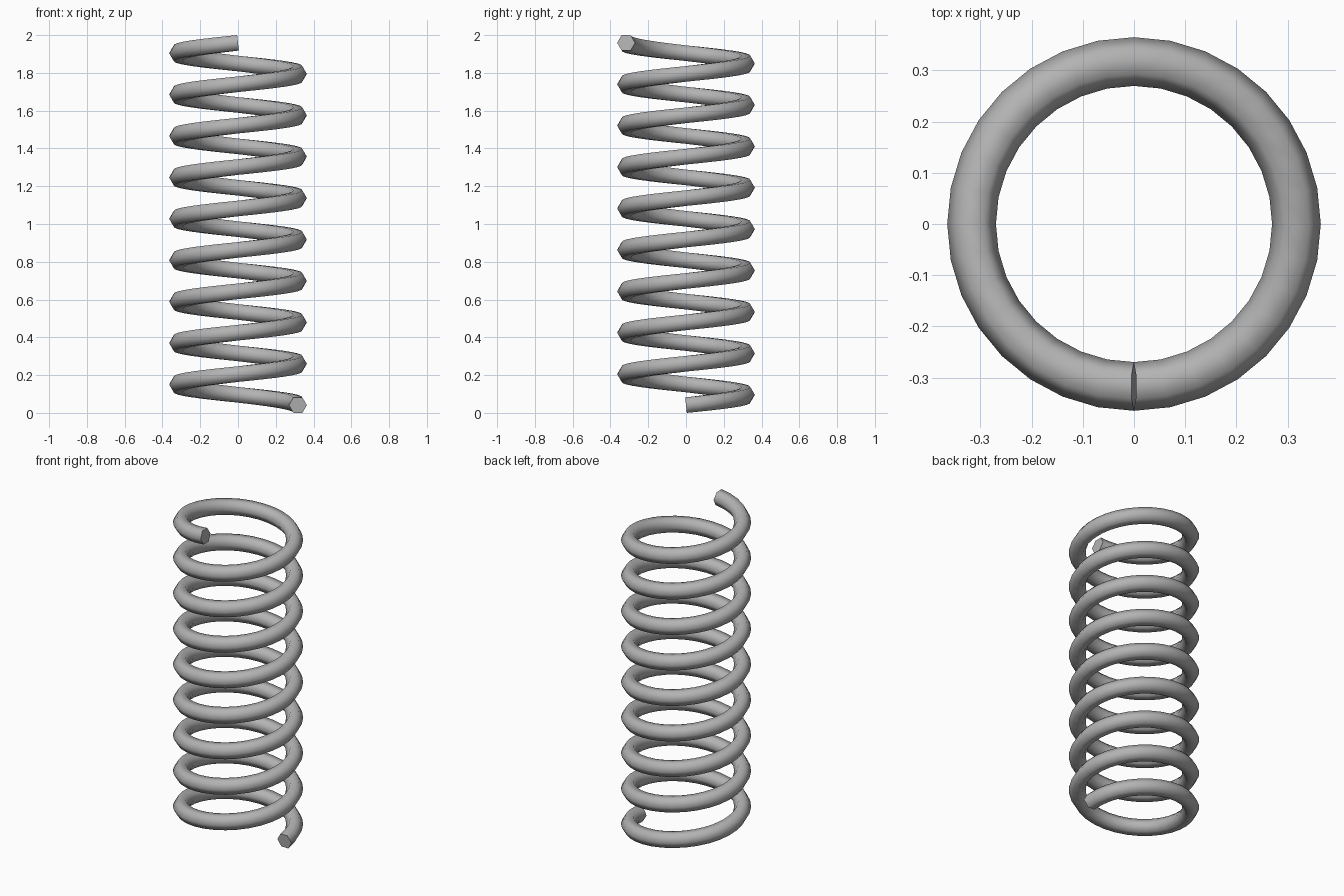
import bpy
import math
from mathutils import Vector

cube = bpy.data.objects.get("Cube")
if cube:
    bpy.data.objects.remove(cube, do_unlink=True)

# Coil dimensions
COIL_R, WIRE_R, SIDES = 0.317, 0.0475, 6
TURNS, STEPS = 8.75, 32
half_height = WIRE_R * math.cos(math.pi / SIDES)
slope_guess = math.atan2(2 / TURNS, math.tau * COIL_R)
z_start = half_height * math.cos(slope_guess)
rise = 2 - 2 * z_start
pitch = rise / TURNS

# Steel material
steel = bpy.data.materials.new("grey steel")
steel.use_nodes = True
grey = (0.45, 0.45, 0.45, 1)
steel.diffuse_color = grey
steel.node_tree.nodes["Principled BSDF"].inputs["Base Color"].default_value = grey

# Hexagonal wire swept along the helix, each ring square to the path
verts, faces = [], []
rings = int(TURNS * STEPS) + 1
for i in range(rings):
    a = math.tau * i / STEPS
    radial = Vector((math.cos(a), math.sin(a), 0))
    tangent = Vector((-math.sin(a) * COIL_R, math.cos(a) * COIL_R, pitch / math.tau)).normalized()
    up = radial.cross(tangent)
    centre = radial * COIL_R + Vector((0, 0, z_start + pitch * i / STEPS))
    for k in range(SIDES):
        b = math.tau * k / SIDES
        verts.append(centre + WIRE_R * (radial * math.cos(b) + up * math.sin(b)))

for i in range(rings - 1):
    for k in range(SIDES):
        n = (k + 1) % SIDES
        p, q = i * SIDES, (i + 1) * SIDES
        faces.append((p + k, q + k, q + n, p + n))

# Flat end caps
faces.append(tuple(range(SIDES)))
faces.append(tuple(reversed(range((rings - 1) * SIDES, rings * SIDES))))

mesh = bpy.data.meshes.new("coil_spring")
mesh.from_pydata(verts, [], faces)
mesh.materials.append(steel)
mesh.update()
spring = bpy.data.objects.new("coil_spring", mesh)
bpy.context.collection.objects.link(spring)

# Smooth wire with crisp ends
bpy.ops.object.select_all(action="DESELECT")
spring.select_set(True)
bpy.context.view_layer.objects.active = spring
bpy.ops.object.shade_smooth_by_angle(angle=math.radians(65))
